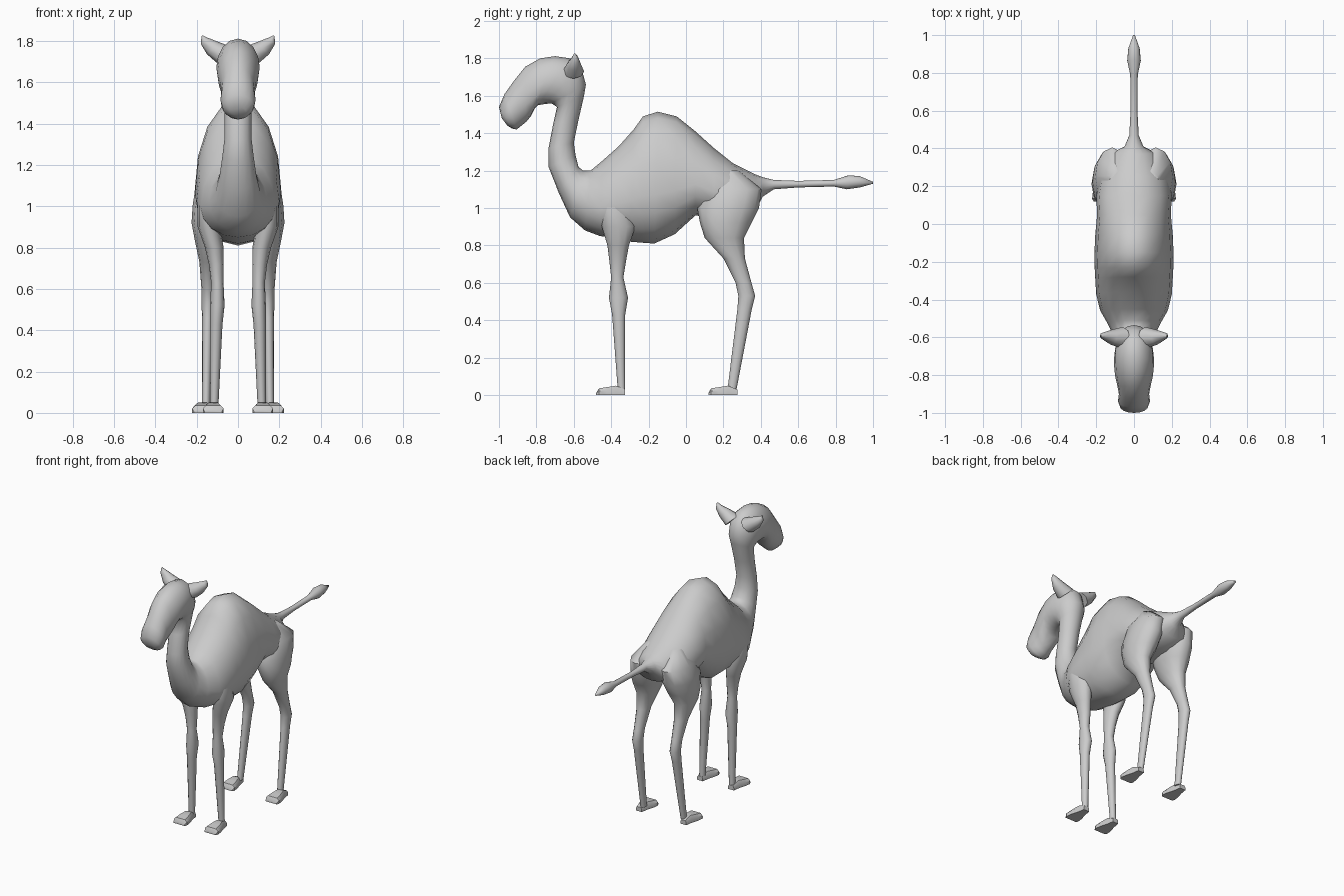
import bpy
import bmesh
import math
from mathutils import Vector

if "Cube" in bpy.data.objects:
    bpy.data.objects.remove(bpy.data.objects["Cube"], do_unlink=True)

COLOUR = (0.6, 0.6, 0.6, 1.0)
hide = bpy.data.materials.new("light_grey")
hide.use_nodes = True
hide.diffuse_color = COLOUR
hide.node_tree.nodes["Principled BSDF"].inputs["Base Color"].default_value = COLOUR


def oval(start, end, side, middle=0.5, sides=16):
    """Oval ring from start to end; its widest line lies at the fraction middle."""
    start, end, side = Vector(start), Vector(end), Vector(side)
    axis = end - start
    centre = start + axis * middle
    points = []
    for i in range(sides):
        angle = math.tau * i / sides
        reach = math.sin(angle)
        reach *= (1 - middle) if reach > 0 else middle
        points.append(centre + side * math.cos(angle) + axis * reach)
    return points


def loft(name, rings, sharp_angle=50):
    """Skin a row of rings and close both ends."""
    bm = bmesh.new()
    rows = [[bm.verts.new(p) for p in ring] for ring in rings]
    count = len(rows[0])
    for lower, upper in zip(rows, rows[1:]):
        for i in range(count):
            j = (i + 1) % count
            bm.faces.new((lower[i], lower[j], upper[j], upper[i]))
    bm.faces.new(rows[0])
    bm.faces.new(rows[-1])
    bmesh.ops.recalc_face_normals(bm, faces=bm.faces)
    mesh = bpy.data.meshes.new(name)
    bm.to_mesh(mesh)
    bm.free()
    mesh.materials.append(hide)
    obj = bpy.data.objects.new(name, mesh)
    bpy.context.collection.objects.link(obj)
    bpy.ops.object.select_all(action='DESELECT')
    obj.select_set(True)
    bpy.context.view_layer.objects.active = obj
    bpy.ops.object.shade_smooth_by_angle(angle=math.radians(sharp_angle))
    return obj


# Sections of the trunk: top y, top z, bottom y, bottom z, half width
tail = [
    (1, 1.14, 1, 1.13, .005), (.93, 1.17, .93, 1.11, .03),
    (.87, 1.175, .86, 1.1, .036), (.79, 1.15, .79, 1.115, .02),
    (.6, 1.145, .6, 1.11, .018), (.47, 1.15, .47, 1.1, .025),
    (.41, 1.165, .41, 1.06, .05),
]
barrel = [
    (.37, 1.18, .38, 1, .12), (.25, 1.24, .27, .96, .18),
    (.15, 1.32, .15, .95, .2), (.05, 1.41, .05, .96, .195),
    (-.05, 1.49, -.06, .86, .205), (-.15, 1.515, -.17, .81, .21),
    (-.23, 1.49, -.24, .815, .208), (-.28, 1.42, -.3, .82, .205),
    (-.36, 1.33, -.38, .84, .2), (-.45, 1.25, -.46, .85, .18),
]
neck = [
    (-.51, 1.2, -.54, .88, .14), (-.55, 1.2, -.62, .95, .11),
    (-.575, 1.22, -.68, 1.08, .09), (-.59, 1.28, -.735, 1.22, .075),
    (-.6, 1.35, -.735, 1.32, .065), (-.575, 1.47, -.71, 1.45, .065),
    (-.545, 1.6, -.69, 1.54, .075),
]
head = [
    (-.535, 1.66, -.72, 1.56, .09), (-.56, 1.75, -.76, 1.555, .1),
    (-.62, 1.8, -.79, 1.55, .105), (-.7, 1.812, -.81, 1.53, .105),
    (-.78, 1.8, -.83, 1.49, .1), (-.86, 1.755, -.855, 1.46, .088),
    (-.92, 1.68, -.88, 1.44, .08), (-.97, 1.61, -.905, 1.42, .085),
    (-1, 1.54, -.93, 1.425, .075), (-.985, 1.48, -.955, 1.44, .04),
]

# One continuous skin from tail tip to muzzle
skin = []
for sections, middle in ((tail, .5), (barrel, .37), (neck, .45), (head, .5)):
    for top_y, top_z, low_y, low_z, half in sections:
        skin.append(oval((0, low_y, low_z), (0, top_y, top_z), (half, 0, 0), middle))
loft("body_neck_and_head", skin, 70)

# Leg sections: height, front y, back y, centre x, half width
front_leg = [
    (1.12, -.42, -.34, .14, .03), (1, -.46, -.3, .145, .05),
    (.9, -.45, -.27, .14, .055), (.8, -.42, -.305, .115, .045),
    (.72, -.41, -.32, .105, .036), (.63, -.4, -.335, .1, .03),
    (.52, -.412, -.31, .1, .035), (.43, -.395, -.325, .105, .03),
    (.03, -.365, -.325, .115, .02),
]
hind_leg = [
    (1.2, .18, .28, .09, .04), (1.1, .1, .405, .115, .09),
    (1, .06, .39, .125, .095), (.92, .075, .35, .135, .09),
    (.84, .1, .31, .145, .065), (.73, .2, .315, .145, .042),
    (.6, .265, .35, .145, .032), (.53, .28, .37, .145, .032),
    (.46, .275, .352, .147, .027), (.03, .222, .27, .155, .019),
]

# Foot sections: distance ahead of the heel, height, half width at the sole
foot = [(0, .03, .022), (.05, .05, .03), (.1, .042, .045),
        (.14, .036, .05), (.155, .012, .042)]


def foot_ring(x, heel, ahead, height, half):
    outline = ((-1, 0), (1, 0), (1, .6), (.7, 1), (-.7, 1), (-1, .6))
    return [(x + half * u, heel - ahead, height * v) for u, v in outline]


# Ear sections: centre x, centre z, half breadth, front y, back y
ear = [(.06, 1.73, .055, -.66, -.545), (.12, 1.765, .042, -.64, -.56),
       (.165, 1.802, .022, -.61, -.575), (.174, 1.825, .004, -.6, -.59)]

for side, label in ((1, "left"), (-1, "right")):
    for name, leg, foot_x, heel in (("front", front_leg, .12, -.325),
                                    ("hind", hind_leg, .172, .275)):
        loft(f"{label}_{name}_leg",
             [oval((side * x, y0, z), (side * x, y1, z), (half, 0, 0), sides=12)
              for z, y0, y1, x, half in leg])
        loft(f"{label}_{name}_foot",
             [foot_ring(side * foot_x, heel, *row) for row in foot], 35)
    loft(f"{label}_ear",
         [oval((side * x, y0, z), (side * x, y1, z),
               (side * half * .7, 0, -half * .7), sides=8)
          for x, z, half, y0, y1 in ear])
